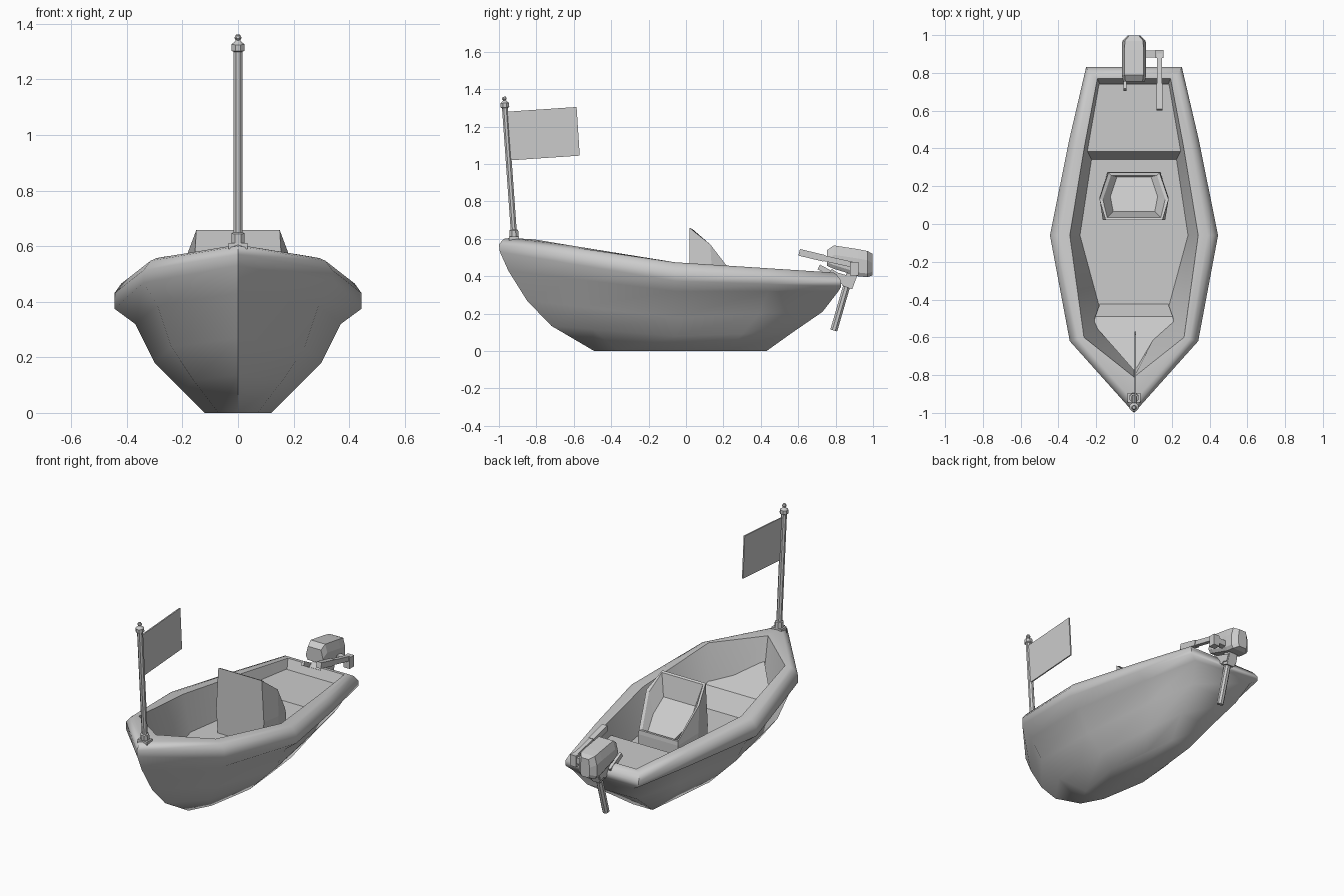
import bpy, bmesh, math
from mathutils import Vector

if "Cube" in bpy.data.objects:
    bpy.data.objects.remove(bpy.data.objects["Cube"])


def loft(name, rings, smooth=None):
    """Closed solid through rings that share one vertex count."""
    bm = bmesh.new()
    vr = [[bm.verts.new(p) for p in r] for r in rings]
    n = len(rings[0])
    for a, b in zip(vr, vr[1:]):
        for i in range(n):
            j = (i + 1) % n
            bm.faces.new((a[i], a[j], b[j], b[i]))
    bm.faces.new(vr[0])
    bm.faces.new(vr[-1])
    bmesh.ops.recalc_face_normals(bm, faces=bm.faces)
    me = bpy.data.meshes.new(name)
    bm.to_mesh(me)
    bm.free()
    ob = bpy.data.objects.new(name, me)
    bpy.context.collection.objects.link(ob)
    if smooth:
        bpy.ops.object.select_all(action='DESELECT')
        ob.select_set(True)
        bpy.context.view_layer.objects.active = ob
        bpy.ops.object.shade_smooth_by_angle(angle=math.radians(smooth))
    return ob


def bar(name, a, b, rx, ry=None, n=4, steps=None):
    """Straight bar a-b; steps = (fraction, radius scale) for turned shapes."""
    a, b = Vector(a), Vector(b)
    ry = ry or rx
    q = (b - a).to_track_quat('Z', 'Y')
    k = 1 / math.cos(math.pi / n)
    rings = []
    for t, s in steps or ((0, 1), (1, 1)):
        ring = []
        for i in range(n):
            ang = 2 * math.pi * (i + 0.5) / n
            off = Vector((rx * k * s * math.cos(ang), ry * k * s * math.sin(ang), 0))
            ring.append(a.lerp(b, t) + q @ off)
        rings.append(ring)
    return loft(name, rings, 30 if n > 4 else None)


def mirror_ring(half):
    """Half outline (x >= 0) to a full loop, keeping centre points single."""
    return half + [(-x, y, z) for x, y, z in reversed(half) if x > 1e-6]


# Hull: width, shoulder width, bow y, shoulder y, stern y, bow z, mid z, stern z
levels = [
    (.12, .07, -.49, -.36, .43, 0, 0, 0),
    (.20, .16, -.72, -.50, .57, .135, .08, .10),
    (.30, .24, -.85, -.56, .73, .27, .18, .21),
    (.37, .29, -.95, -.60, .815, .43, .32, .32),
    (.445, .34, -.995, -.62, .83, .53, .375, .345),
    (.445, .34, -1.0, -.62, .83, .57, .43, .375),
    (.42, .315, -.975, -.615, .805, .60, .465, .41),
    (.39, .295, -.94, -.61, .79, .605, .475, .42),
    (.34, .265, -.81, -.60, .77, .597, .472, .42),
    (.286, .175, -.75, -.47, .70, .25, .25, .25),
]
rings = []
for w, sx, yb, ysh, ys, zb, zm, zs in levels:
    mid = -.06
    tsh = (ysh - yb) / (mid - yb)
    aft = mid + (ys - mid) * .57
    rings.append(mirror_ring([
        (0, yb, zb),
        (sx, ysh, zb + (zm - zb) * tsh),
        (w, mid, zm),
        (w * .77, aft, zm + (zs - zm) * .57),
        (w * .57, ys, zs)]))
loft("hull", rings, 60)

# Raised bow deck and stern bench with sloping risers
loft("bow_deck", [
    mirror_ring([(0, -.75, .24), (.18, -.49, .24), (.18, -.42, .245)]),
    mirror_ring([(0, -.775, .45), (.215, -.53, .37), (.205, -.49, .36)])])
loft("stern_bench", [
    mirror_ring([(.225, .34, .245), (.17, .70, .245)]),
    mirror_ring([(.255, .385, .365), (.185, .74, .365)])])

# Bucket seat facing the stern, with a sloping cushion
loft("seat", [
    mirror_ring([(.155, .02, .245), (.18, .14, .245), (.14, .275, .245)]),
    mirror_ring([(.165, .02, .40), (.183, .14, .40), (.138, .275, .36)]),
    mirror_ring([(.15, .02, .658), (.183, .13, .57), (.135, .272, .385)]),
    mirror_ring([(.142, .035, .652), (.165, .13, .56), (.122, .258, .385)]),
    mirror_ring([(.11, .065, .52), (.125, .145, .44), (.09, .25, .375)])])

# Flagpole with base, collar and knob, and flag
foot, tip = Vector((0, -.918, .60)), Vector((0, -.972, 1.36))
bar("flagpole", foot, tip, .016, n=8, steps=[
    (0, 1.5), (.06, 1.5), (.065, 1), (.92, 1), (.925, 1.45), (.955, 1.45),
    (.965, .8), (.975, .5), (.985, .8), (1, .5)])
bar("flagpole_foot", (0, -.92, .59), (0, -.92, .612), .034, .026)
flag = [(-.955, 1.28), (-.585, 1.305), (-.568, 1.045), (-.938, 1.02)]
loft("flag", [[(x, y, z) for y, z in flag] for x in (.003, .011)])

# Outboard motor cowl: y, half width, bottom z, top z
cowl = [(.755, .058, .455, .54), (.79, .064, .44, .565), (.92, .064, .40, .545),
        (.97, .062, .395, .535), (.998, .032, .405, .52)]
loft("motor_cowl", [mirror_ring([
    (w * .8, y, b), (w, y, b + .02), (w, y, t - .05), (w * .78, y, t)])
    for y, w, b, t in cowl])

# Motor leg, mounting and clamp
bar("motor_leg", (0, .88, .42), (0, .79, .11), .019, n=8)
bar("motor_neck", (0, .892, .42), (0, .862, .34), .028)
bar("motor_mount", (0, .80, .40), (0, .90, .37), .035, .022)
bar("clamp", (0, .77, .425), (0, .86, .36), .035, .018)
bar("clamp_handle", (-.048, .71, .45), (-.048, .82, .39), .008, .014)

# Tiller arm beside the motor
bar("tiller_bracket", (.05, .90, .445), (.12, .90, .445), .018)
bar("tiller_joint", (.115, .90, .44), (.157, .90, .44), .022, .035)
bar("tiller", (.135, .91, .458), (.135, .70, .505), .013, .015)
bar("tiller_grip", (.135, .74, .496), (.135, .605, .528), .017, .018)
